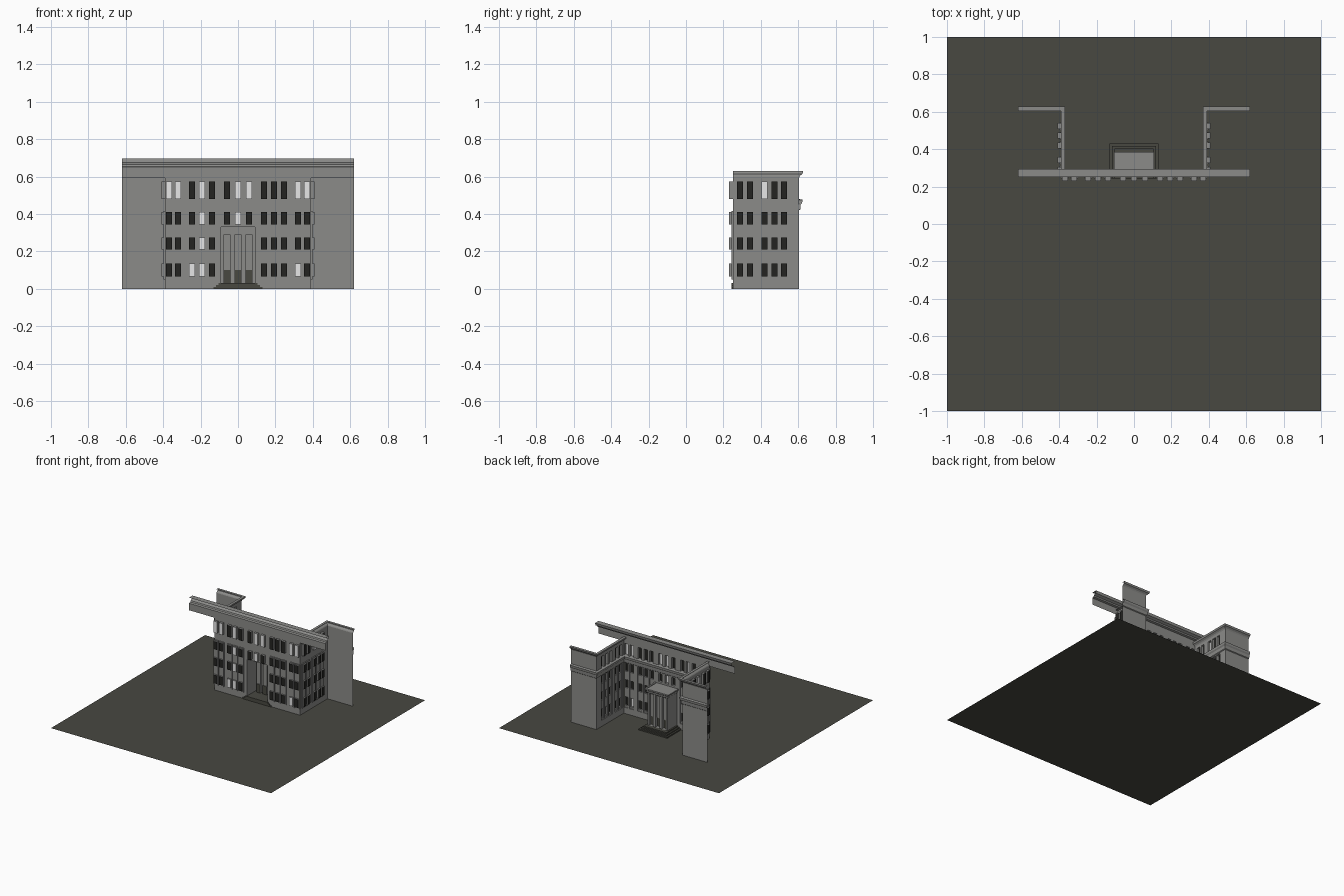
import bpy, bmesh

cube = bpy.data.objects.get("Cube")
if cube:
    bpy.data.objects.remove(cube)


def material(name, r, g, b):
    m = bpy.data.materials.new(name)
    m.use_nodes = True
    m.diffuse_color = (r, g, b, 1)
    m.node_tree.nodes["Principled BSDF"].inputs["Base Color"].default_value = (r, g, b, 1)
    return m


STONE, DARK, LIT, PAVING = range(4)
MATS = [material("stone grey", .26, .26, .25), material("dark glass", .017, .017, .015),
        material("lit window", .95, .95, .95), material("paving olive", .065, .065, .053)]


def finish(bm, name):
    bmesh.ops.remove_doubles(bm, verts=bm.verts, dist=1e-5)
    bmesh.ops.recalc_face_normals(bm, faces=bm.faces)
    mesh = bpy.data.meshes.new(name)
    bm.to_mesh(mesh)
    bm.free()
    for m in MATS:
        mesh.materials.append(m)
    ob = bpy.data.objects.new(name, mesh)
    bpy.context.collection.objects.link(ob)
    return ob


def facade(name, u_range, top, cells, place):
    """Relief sheet: each cell is (u0, u1, z0, z1, depth, colour); later cells win."""
    us = sorted({round(v, 4) for c in cells for v in c[:2]} | set(u_range))
    zs = sorted({round(v, 4) for c in cells for v in c[2:4]} | {0, top})
    bm = bmesh.new()

    def quad(points, colour):
        f = bm.faces.new([bm.verts.new(place(*p)) for p in points])
        f.material_index = colour

    def look(i, j):
        u, z = (us[i] + us[i + 1]) / 2, (zs[j] + zs[j + 1]) / 2
        found = (0, STONE)
        for c in cells:
            if c[0] < u < c[1] and c[2] < z < c[3]:
                found = c[4:]
        return found

    for i in range(len(us) - 1):
        for j in range(len(zs) - 1):
            a, b, lo, hi = us[i], us[i + 1], zs[j], zs[j + 1]
            d, colour = look(i, j)
            quad([(a, lo, d), (b, lo, d), (b, hi, d), (a, hi, d)], colour)
            # Reveals between cells of different depth
            if i + 2 < len(us):
                e = look(i + 1, j)[0]
                if e != d:
                    quad([(b, lo, d), (b, lo, e), (b, hi, e), (b, hi, d)], STONE)
            if j + 2 < len(zs):
                e = look(i, j + 1)[0]
                if e != d:
                    quad([(a, hi, d), (b, hi, d), (b, hi, e), (a, hi, e)], STONE)
    return finish(bm, name)


def moulding(name, path, profile):
    """Sweep an (offset, height) profile along a right-angled path with mitred corners."""
    normals = []
    for (x0, y0), (x1, y1) in zip(path, path[1:]):
        length = abs(x1 - x0) + abs(y1 - y0)
        normals.append(((y1 - y0) / length, (x0 - x1) / length))
    bm = bmesh.new()
    rings = []
    for i, (x, y) in enumerate(path):
        near = normals[max(i - 1, 0):i + 1]
        nx, ny = sum(n[0] for n in near), sum(n[1] for n in near)
        rings.append([bm.verts.new((x + nx * o, y + ny * o, z)) for o, z in profile])
    for r, s in zip(rings, rings[1:]):
        for k in range(len(profile) - 1):
            bm.faces.new((r[k], r[k + 1], s[k + 1], s[k]))
    return finish(bm, name)


def box(name, x0, x1, y0, y1, z0, z1, colour):
    bm = bmesh.new()
    bmesh.ops.create_cube(bm, size=1)
    for v in bm.verts:
        v.co = (x1 if v.co.x > 0 else x0, y1 if v.co.y > 0 else y0, z1 if v.co.z > 0 else z0)
    for f in bm.faces:
        f.material_index = colour
    return finish(bm, name)


# Window grid shared by all walls
FLOORS = [(.065, .135), (.21, .275), (.345, .41), (.48, .575)]
HALF = .016


def windows(columns, floors, lit):
    cells = []
    for k in columns:
        if 0 in floors:
            cells.append((k - .02, k + .02, .05, .415, -.008, STONE))
        for f in floors:
            colour = LIT if (k, f) in lit else DARK
            cells.append((k - HALF, k + HALF, *FLOORS[f], -.02, colour))
    return cells


WALL_X, WALL_Y, WING_Y, END_X = .39, .25, .605, .62

# Ground
bm = bmesh.new()
bmesh.ops.create_grid(bm, x_segments=1, y_segments=1, size=1)
for face in bm.faces:
    face.material_index = PAVING
finish(bm, "ground")

# Main wall with the projecting entrance
side_columns = [.14, .193, .245, .32, .37]
columns = [-c for c in side_columns] + side_columns
lit = {(-.37, 3), (-.32, 3), (-.193, 3), (0, 3), (.06, 3), (.32, 3), (.37, 3),
       (-.193, 2), (0, 2), (-.193, 1), (-.245, 0), (-.193, 0), (.32, 0)}
cells = windows(columns, range(4), lit) + windows([-.06, 0, .06], (2, 3), lit)
PORCH_X, PORCH_D = .092, .12
cells.append((-PORCH_X, PORCH_X, 0, .33, PORCH_D, STONE))
for k in (-.058, 0, .058):
    cells.append((k - .019, k + .019, .03, .29, PORCH_D - .02, STONE))
    cells.append((k - .017, k + .017, .03, .10, PORCH_D - .025, PAVING))
facade("main_wall", (-WALL_X, WALL_X), .6, cells, lambda u, z, d: (u, WALL_Y + d, z))

# Court side walls and end wings, mirrored
for s, side in ((1, "left"), (-1, "right")):
    cells = windows([.29, .342, .42, .473, .523], range(4), {(.42, 3)})
    facade(side + "_court_wall", (WALL_Y, WING_Y), .6, cells,
           lambda u, z, d: (s * (WALL_X - d), u, z))
    facade(side + "_wing_wall", (WALL_X, END_X), .6, [],
           lambda u, z, d: (s * u, WING_Y + d, z))

# Mouldings
right = [(-WALL_X, WALL_Y), (-WALL_X, WING_Y), (-END_X, WING_Y)]
left = [(-x, y) for x, y in reversed(right)]
moulding("floor_cornice", left + right,
         [(0, .42), (.006, .425), (.008, .45), (.016, .46), (.018, .476), (0, .48)])
roof_profile = [(0, .595), (.005, .605), (.018, .615), (.022, .63), (0, .63)]
moulding("left_roof_cornice", left, roof_profile)
moulding("right_roof_cornice", right, roof_profile)
moulding("main_roof_cornice", [(END_X, WALL_Y), (-END_X, WALL_Y)],
         [(0, .593), (0, .65), (.015, .655), (.02, .665), (.04, .675), (.045, .696), (0, .696)])
porch_y = WALL_Y + PORCH_D
moulding("porch_cornice", [(PORCH_X, WALL_Y), (PORCH_X, porch_y), (-PORCH_X, porch_y), (-PORCH_X, WALL_Y)],
         [(0, .295), (.006, .3), (.008, .315), (.016, .322), (.016, .332), (0, .332)])

# Entrance steps
for n in range(3):
    inset = .013 * n
    box("entrance_step", inset - .13, .13 - inset, .243, .43 - inset, .01 * n, .01 * (n + 1), PAVING)
